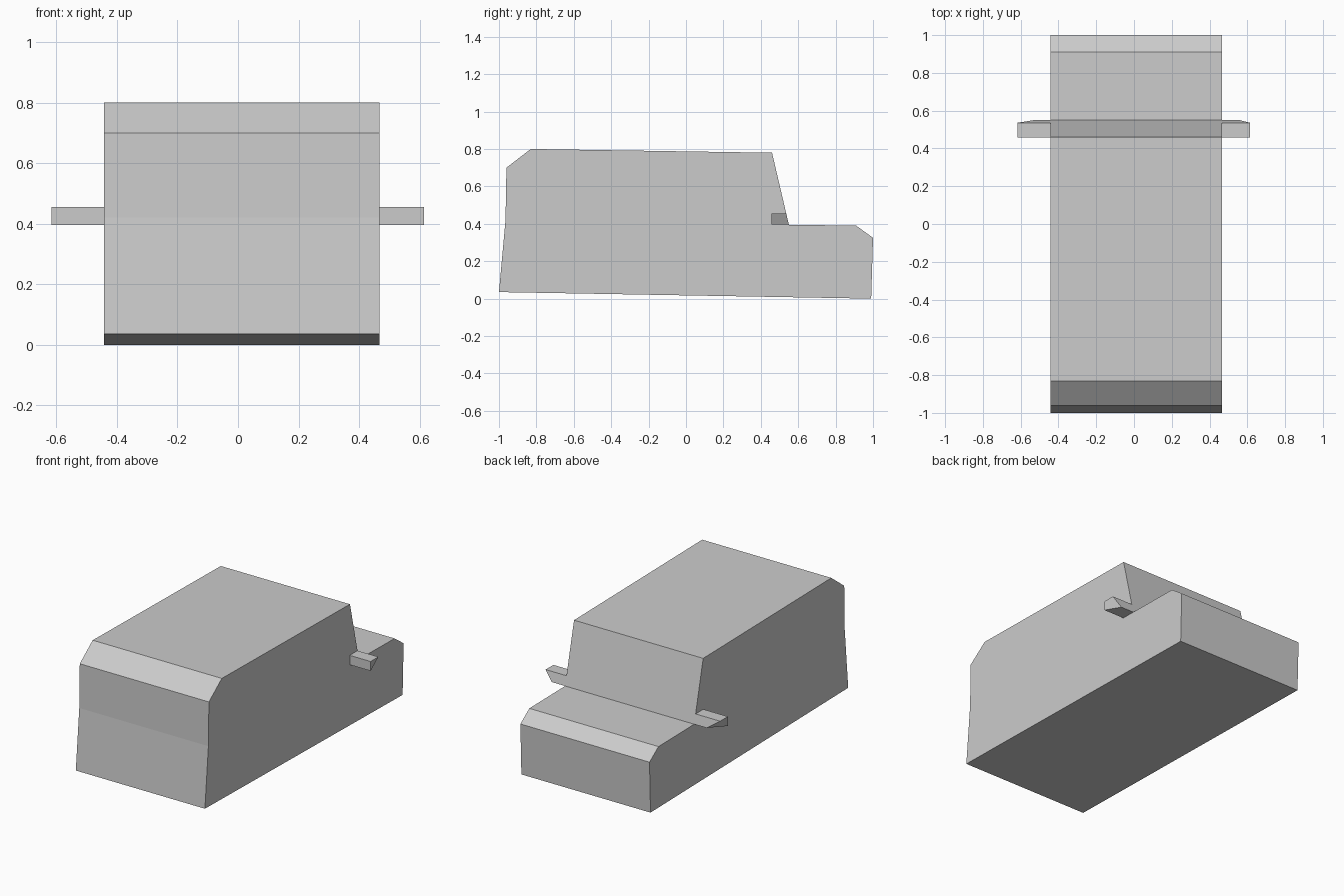
import bpy
import bmesh

default = bpy.data.objects.get("Cube")
if default:
    bpy.data.objects.remove(default, do_unlink=True)

GREY = (0.6, 0.6, 0.6, 1.0)
grey = bpy.data.materials.new("plain_grey")
grey.use_nodes = True
grey.diffuse_color = GREY
grey.node_tree.nodes["Principled BSDF"].inputs["Base Color"].default_value = GREY


def loft(name, ring_a, ring_b):
    """Closed solid joining two matching rings of points."""
    bm = bmesh.new()
    a = [bm.verts.new(p) for p in ring_a]
    b = [bm.verts.new(p) for p in ring_b]
    bm.faces.new(a)
    bm.faces.new(b)
    for i in range(len(a)):
        j = (i + 1) % len(a)
        bm.faces.new((a[i], a[j], b[j], b[i]))
    bmesh.ops.recalc_face_normals(bm, faces=bm.faces[:])
    mesh = bpy.data.meshes.new(name)
    bm.to_mesh(mesh)
    bm.free()
    mesh.materials.append(grey)
    obj = bpy.data.objects.new(name, mesh)
    bpy.context.collection.objects.link(obj)
    return obj


RIGHT, LEFT = -0.443, 0.467

# Van body: side profile (y, z) extruded across the width
profile = [(-1, 0.035), (-0.965, 0.42), (-0.96, 0.70), (-0.83, 0.80),
           (0.46, 0.78), (0.55, 0.395), (0.91, 0.39), (1, 0.325), (0.99, 0)]
loft("van_body", [(RIGHT, y, z) for y, z in profile],
     [(LEFT, y, z) for y, z in profile])

# Side mirrors: slanted bars whose lower outer corner is cut away
BASE, TOP = 0.395, 0.455
FLAT, TOP_EDGE, LOW_EDGE = 0.458, 0.536, 0.55
for name, side, bend, tip in (("right_mirror", RIGHT, -0.53, -0.616),
                              ("left_mirror", LEFT, 0.56, 0.614)):
    loft(name,
         [(side, FLAT, BASE), (side, FLAT, TOP),
          (side, TOP_EDGE, TOP), (side, LOW_EDGE, BASE)],
         [(tip, FLAT, BASE), (tip, FLAT, TOP),
          (tip, TOP_EDGE, TOP), (bend, LOW_EDGE, BASE)])
